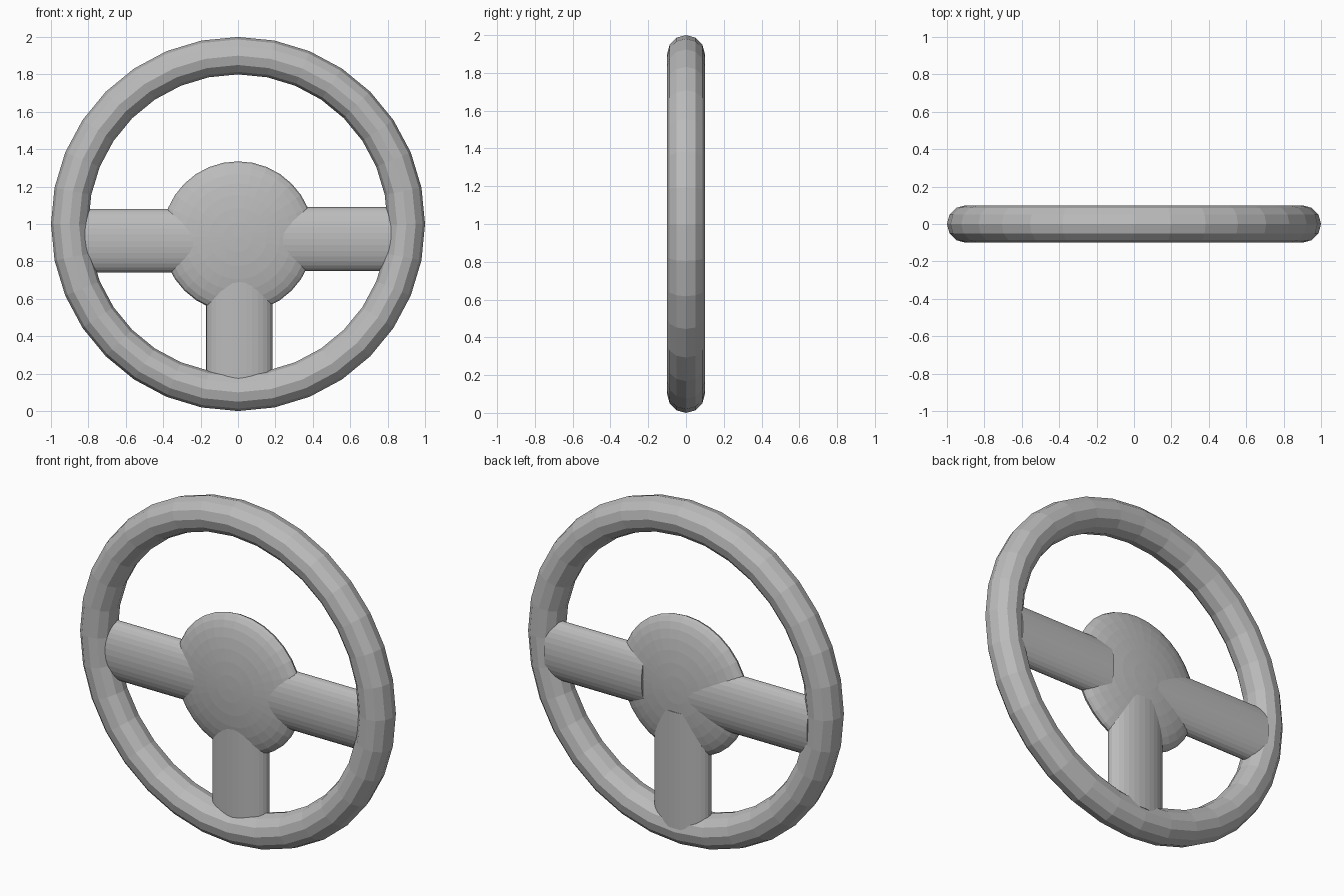
import bpy
from math import radians

cube = bpy.data.objects.get("Cube")
if cube:
    bpy.data.objects.remove(cube, do_unlink=True)

grey = bpy.data.materials.new("plain_grey")
grey.use_nodes = True
grey.diffuse_color = (0.5, 0.5, 0.5, 1)
grey.node_tree.nodes["Principled BSDF"].inputs["Base Color"].default_value = (0.5, 0.5, 0.5, 1)


def finish(name, scale=(1, 1, 1)):
    """Name the active object, bake its transform and colour it."""
    obj = bpy.context.object
    obj.name = name
    obj.scale = scale
    bpy.ops.object.transform_apply(location=False, rotation=True, scale=True)
    obj.data.materials.append(grey)
    return obj


def spoke(name, axis, start, end, across, width, y=0.018, depth=0.08):
    """Flattened cylinder running along x or z from start to end."""
    mid = (start + end) / 2
    along_x = axis == "x"
    bpy.ops.mesh.primitive_cylinder_add(
        vertices=32, radius=1, depth=abs(end - start),
        location=(mid, y, across) if along_x else (across, y, mid),
        rotation=(0, radians(90), 0) if along_x else (0, 0, 0))
    # local x is the width of the spoke, local y its thickness
    return finish(name, (width / 2, depth, 1))


# Faceted ring standing upright
bpy.ops.mesh.primitive_torus_add(major_segments=32, minor_segments=12,
                                 major_radius=0.9, minor_radius=0.1,
                                 location=(0, 0, 1), rotation=(radians(90), 0, 0))
finish("rim")

# Flattened ball with its poles facing front and back
bpy.ops.mesh.primitive_uv_sphere_add(segments=32, ring_count=16, radius=1,
                                     location=(0, 0.01, 0.93),
                                     rotation=(radians(90), 0, 0))
finish("hub", (0.405, 0.405, 0.09))

# Three spokes from the hub into the rim
spoke("left_spoke", "x", 0.22, 0.85, 0.92, 0.34)
spoke("right_spoke", "x", -0.06, -0.85, 0.91, 0.34)
spoke("lower_spoke", "z", 0.80, 0.12, 0.007, 0.355)
